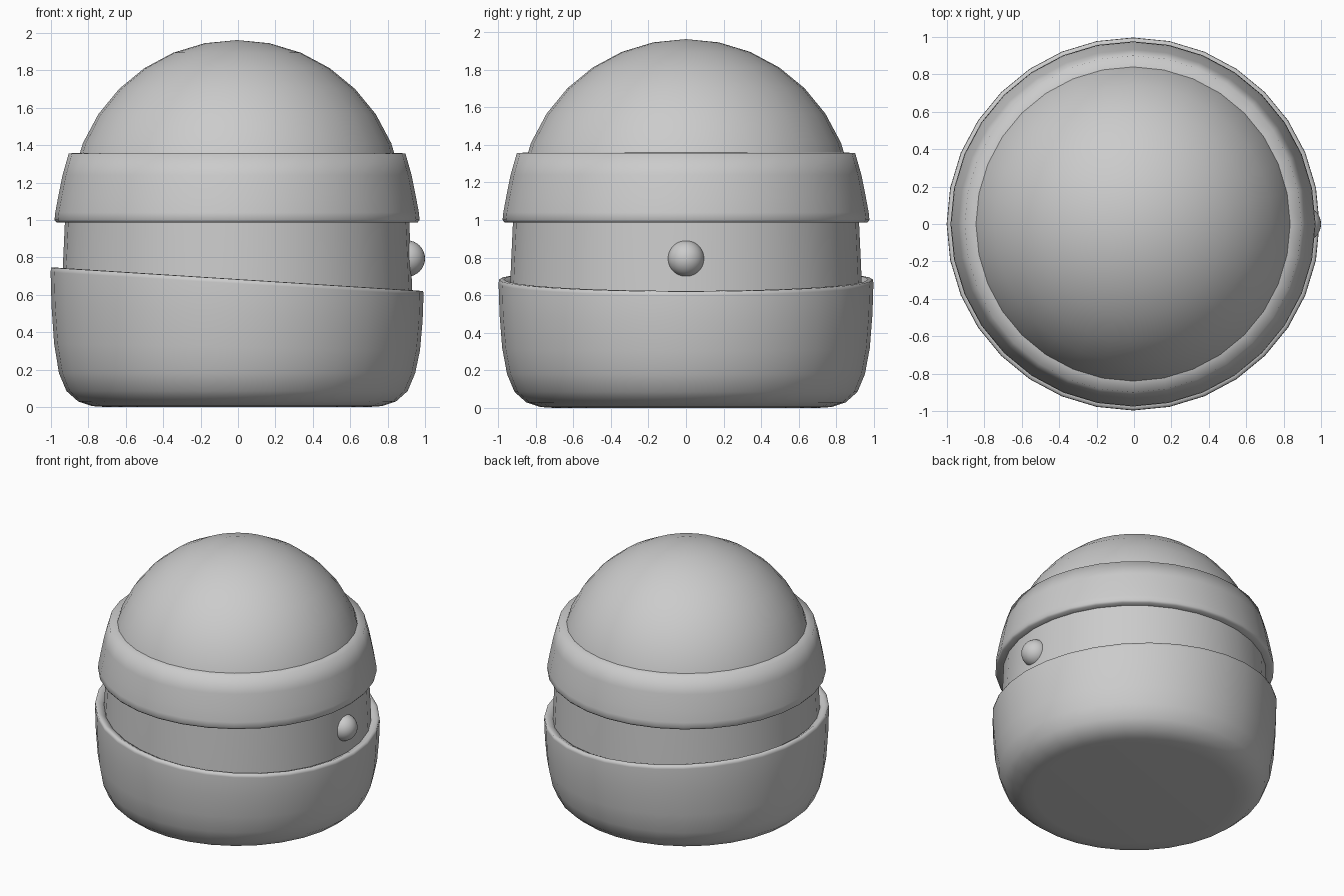
import bpy, bmesh, math

if "Cube" in bpy.data.objects:
    bpy.data.objects.remove(bpy.data.objects["Cube"])

SEG = 32


def finish(name, bm, loc=(0, 0, 0), angle=40):
    bmesh.ops.recalc_face_normals(bm, faces=bm.faces)
    me = bpy.data.meshes.new(name)
    bm.to_mesh(me)
    bm.free()
    ob = bpy.data.objects.new(name, me)
    ob.location = loc
    bpy.context.collection.objects.link(ob)
    bpy.ops.object.select_all(action='DESELECT')
    ob.select_set(True)
    bpy.context.view_layer.objects.active = ob
    bpy.ops.object.shade_smooth_by_angle(angle=math.radians(angle))
    return ob


def lathe(name, profile, loc=(0, 0, 0), slant=None, cap_start=False, angle=40):
    """Spin (radius, z) points around z; slant(x, z) tilts the heights."""
    bm = bmesh.new()
    rings = []
    for r, z in profile:
        ring = []
        for i in range(SEG):
            a = 2 * math.pi * i / SEG
            x, y = r * math.cos(a), r * math.sin(a)
            ring.append(bm.verts.new((x, y, z + (slant(x, z) if slant else 0))))
        rings.append(ring)
    for lo, hi in zip(rings, rings[1:]):
        for i in range(SEG):
            j = (i + 1) % SEG
            bm.faces.new((lo[i], lo[j], hi[j], hi[i]))
    if cap_start:
        bm.faces.new(rings[0])
    return finish(name, bm, loc, angle)


# Lower bowl with rounded bottom and slanted rim
lathe("lower_shell",
      [(0.70, 0.0), (0.775, 0.005), (0.85, 0.03), (0.912, 0.085), (0.952, 0.18),
       (0.978, 0.32), (0.992, 0.50), (0.997, 0.66), (0.995, 0.682),
       (0.97, 0.684), (0.93, 0.662), (0.915, 0.60)],
      loc=(-0.005, 0, 0),
      slant=lambda x, z: -0.063 * x * max(0, (z - 0.18) / 0.5),
      cap_start=True, angle=100)

# Inner wall seen in the gap
lathe("inner_band", [(0.938, 0.58), (0.932, 0.74), (0.92, 1.0)], loc=(-0.005, 0, 0))

# Tapered collar under the dome
lathe("upper_collar",
      [(0.90, 0.988), (0.965, 0.986), (0.976, 1.0), (0.972, 1.04), (0.957, 1.12),
       (0.933, 1.24), (0.9, 1.356), (0.82, 1.36)],
      loc=(-0.005, 0, 0), angle=100)

# Dome
R, CZ = 0.892, 1.07
bm = bmesh.new()
bmesh.ops.create_uvsphere(bm, u_segments=SEG, v_segments=16, radius=R)
bmesh.ops.delete(bm, geom=[v for v in bm.verts if v.co.z < -0.01], context='VERTS')
finish("dome", bm, (-0.005, 0, CZ))

# Side button
bm = bmesh.new()
bmesh.ops.create_uvsphere(bm, u_segments=SEG, v_segments=16, radius=0.097)
finish("side_button", bm, (0.903, 0, 0.794))
